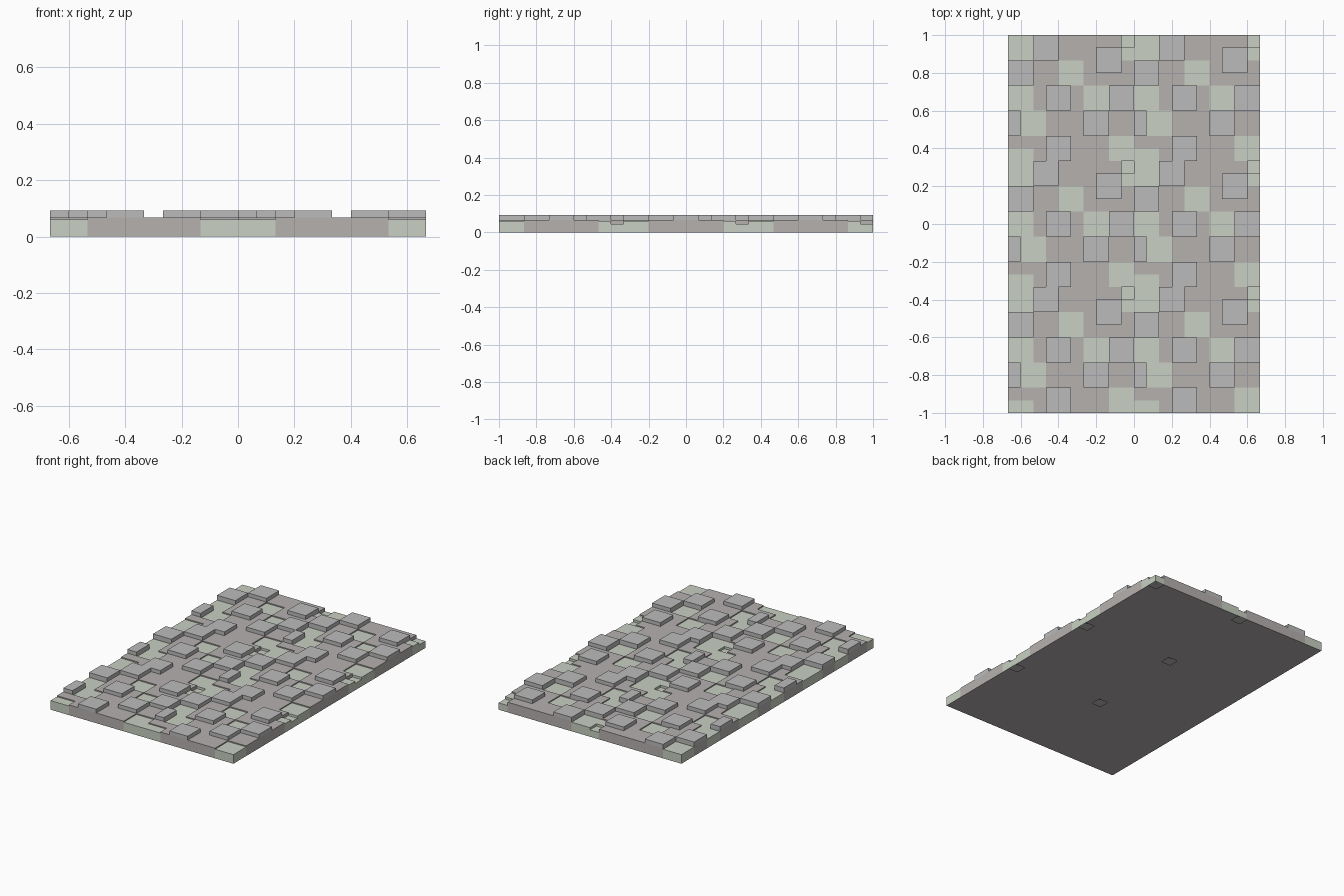
import bpy, bmesh

if "Cube" in bpy.data.objects:
    bpy.data.objects.remove(bpy.data.objects["Cube"])

U = 2 / 30                      # one grid cell
NX, NY, N = 20, 30, 10          # whole panel in cells, repeat size in cells
EARTH, MOSS, PIT, STONE_LOW, STONE_TOP = 0.067, 0.06, 0.045, 0.06, 0.092

# Patches inside one repeat: x0, x1, y0, y1 (y counted from the back edge)
moss = [(0, 2, 0, 2), (9, 10, 0, 2), (4, 6, 2, 4), (0, 2, 4, 6), (6, 8, 4, 6),
        (1, 3, 6, 8), (8, 10, 8, 10), (0, 2, 9, 10)]
stones = [(2, 4, 0, 2), (7, 9, 1, 3), (0, 2, 2, 4), (3, 5, 4, 6), (8, 10, 4, 6),
          (0, 1, 6, 8), (6, 8, 6, 8), (3, 5, 8, 10)]


def px(i):
    return (i - NX / 2) * U


def py(j):
    return (NY / 2 - j) * U


def is_moss(i, j):
    i, j = i % N, j % N
    return any(a <= i < b and c <= j < d for a, b, c, d in moss)


def is_pit(i, j):
    return i % N == 9 and j % N == 0


def height(i, j):
    if not (0 <= i < NX and 0 <= j < NY):
        return 0
    return PIT if is_pit(i, j) else MOSS if is_moss(i, j) else EARTH


def finish(name, bm, color):
    bmesh.ops.remove_doubles(bm, verts=bm.verts, dist=1e-5)
    me = bpy.data.meshes.new(name)
    bm.to_mesh(me)
    bm.free()
    mat = bpy.data.materials.new(name)
    mat.diffuse_color = (*color, 1)
    mat.use_nodes = True
    mat.node_tree.nodes["Principled BSDF"].inputs["Base Color"].default_value = mat.diffuse_color
    me.materials.append(mat)
    ob = bpy.data.objects.new(name, me)
    bpy.context.collection.objects.link(ob)


def quad(bm, pts):
    bm.faces.new([bm.verts.new(p) for p in pts])


# Ground: stepped slab, with moss cells slightly lower and a pit in each repeat
earth_bm, moss_bm = bmesh.new(), bmesh.new()
for i in range(NX):
    for j in range(NY):
        bm = moss_bm if is_moss(i, j) else earth_bm
        h = height(i, j)
        # corners anticlockwise seen from above
        c = [(px(i), py(j + 1)), (px(i + 1), py(j + 1)), (px(i + 1), py(j)), (px(i), py(j))]
        quad(bm, [(x, y, h) for x, y in c])
        if not is_pit(i, j):
            quad(earth_bm, [(x, y, 0) for x, y in reversed(c)])
        for k, (di, dj) in enumerate([(0, 1), (1, 0), (0, -1), (-1, 0)]):
            low = height(i + di, j + dj)
            if low < h:
                p, q = c[k], c[(k + 1) % 4]
                quad(bm, [(*p, low), (*q, low), (*q, h), (*p, h)])
finish("earth_slab", earth_bm, (0.46, 0.44, 0.43))
finish("moss_patches", moss_bm, (0.58, 0.63, 0.54))

# Raised square paving stones
stone_bm = bmesh.new()
for ti in range(0, NX, N):
    for tj in range(0, NY, N):
        for a, b, c, d in stones:
            vs = bmesh.ops.create_cube(stone_bm, size=1)["verts"]
            for v in vs:
                v.co = (px(ti + (b if v.co.x > 0 else a)),
                        py(tj + (c if v.co.y > 0 else d)),
                        STONE_TOP if v.co.z > 0 else STONE_LOW)
finish("paving_stones", stone_bm, (0.5, 0.5, 0.5))
